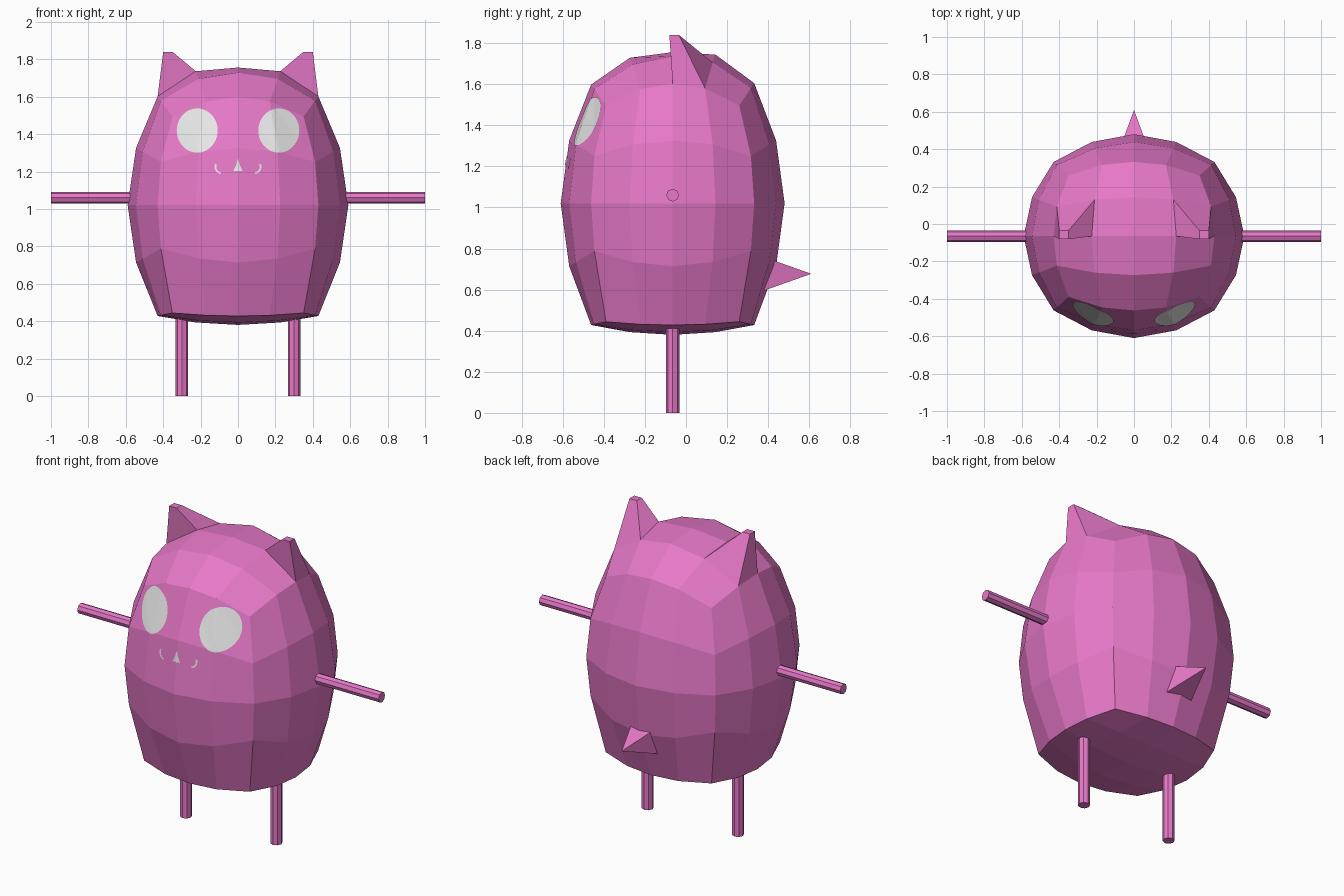
import bpy, bmesh, math
from mathutils import Vector
from mathutils.bvhtree import BVHTree

cube = bpy.data.objects.get("Cube")
if cube:
    bpy.data.objects.remove(cube, do_unlink=True)


def material(name, rgb):
    mat = bpy.data.materials.new(name)
    mat.use_nodes = True
    colour = (*rgb, 1)
    mat.diffuse_color = colour
    shader = mat.node_tree.nodes["Principled BSDF"]
    shader.inputs["Base Color"].default_value = colour
    shader.inputs["Roughness"].default_value = 0.8
    return mat


PINK = material("pink skin", (0.80, 0.19, 0.58))
WHITE = material("pale grey", (0.80, 0.80, 0.80))
CENTRE = Vector((0, -0.065, 1.02))


def finish(bm, name, mat):
    mesh = bpy.data.meshes.new(name)
    bm.to_mesh(mesh)
    bm.free()
    mesh.materials.append(mat)
    obj = bpy.data.objects.new(name, mesh)
    bpy.context.collection.objects.link(obj)
    return obj


def body_point(c):
    """Move a point of the gridded cube onto the egg-shaped body."""
    n = Vector([math.tan(k * math.pi / 4) for k in c]).normalized()
    if sum(abs(k) > 0.99 for k in c) >= 2:
        n *= 1.03
    x, y = n.x * 0.59, n.y * 0.545
    if c.z < -0.99:      # nearly flat underside
        z = -0.64 + 0.09 * (n.x ** 2 + n.y ** 2)
    elif n.z > 0:        # slightly flattened crown, higher at the back
        z = 0.8 * n.z * (1 - 0.08 * n.z ** 12) + 0.06 * y * n.z ** 6
    else:
        z = 0.8 * n.z
    return CENTRE + Vector((x, y, z))


# Body: gridded cube rounded into an egg
bm = bmesh.new()
bmesh.ops.create_cube(bm, size=2)
bmesh.ops.subdivide_edges(bm, edges=bm.edges[:], cuts=3, use_grid_fill=True)
for v in bm.verts:
    v.co = body_point(v.co)
bm.normal_update()
surface = BVHTree.FromBMesh(bm)

# Ears: one crown face on each side drawn up to a small square tip
for side in (1, -1):
    spot = Vector((side * 0.33, 0.04, 1.66))
    face = min(bm.faces, key=lambda f: (f.calc_center_median() - spot).length)
    middle = face.calc_center_median()
    tip = bmesh.ops.extrude_discrete_faces(bm, faces=[face])["faces"][0]
    for v in tip.verts:
        dx = math.copysign(0.025, v.co.x - middle.x)
        dy = math.copysign(0.023, v.co.y - middle.y)
        v.co = (side * 0.375 + dx, -0.058 + dy, 1.84)
finish(bm, "body_with_ears", PINK)


# Limbs: thin rods
def rod(name, start, end, radius, tip_radius, sides=8):
    start, end = Vector(start), Vector(end)
    axis = end - start
    bm = bmesh.new()
    bmesh.ops.create_cone(bm, cap_ends=True, segments=sides, radius1=radius,
                          radius2=tip_radius, depth=axis.length)
    turn = axis.to_track_quat('Z', 'Y').to_matrix()
    for v in bm.verts:
        v.co = turn @ v.co + (start + end) / 2
    return finish(bm, name, PINK)


for side, label in ((1, "left"), (-1, "right")):
    rod(label + "_arm", (side * 0.5, -0.065, 1.06), (side, -0.065, 1.06), 0.031, 0.031)
    rod(label + "_leg", (side * 0.3, -0.065, 0.46), (side * 0.3, -0.065, 0), 0.033, 0.033)

# Tail: four-sided spike with level top and bottom edges
bm = bmesh.new()
corners = [bm.verts.new((sx * 0.095, 0.35, 0.677 + sz * 0.092))
           for sx, sz in ((1, 1), (1, -1), (-1, -1), (-1, 1))]
point = bm.verts.new((0, 0.61, 0.677))
bm.faces.new(corners)
for i in range(4):
    bm.faces.new((corners[i], corners[i - 1], point))
bmesh.ops.recalc_face_normals(bm, faces=bm.faces[:])
finish(bm, "tail", PINK)


# Face markings: thin plates that follow the front of the body
def plate(name, rows):
    bm = bmesh.new()
    grid = []
    for row in rows:
        line = []
        for x, z in row:
            hit = surface.ray_cast(Vector((x, -2, z)), Vector((0, 1, 0)))
            line.append(bm.verts.new(hit[0] + hit[1] * 0.004))
        grid.append(line)
    for a, b in zip(grid, grid[1:]):
        for i in range(len(a) - 1):
            bm.faces.new((a[i], a[i + 1], b[i + 1], b[i]))
    bmesh.ops.remove_doubles(bm, verts=bm.verts[:], dist=0.0005)
    bmesh.ops.recalc_face_normals(bm, faces=bm.faces[:])
    if sum(f.normal.y for f in bm.faces) > 0:
        bmesh.ops.reverse_faces(bm, faces=bm.faces[:])
    return finish(bm, name, WHITE)


def arc(cx, cz, rx, rz, start, end, steps):
    angles = [math.radians(start + (end - start) * i / steps) for i in range(steps + 1)]
    return [(cx + rx * math.cos(a), cz + rz * math.sin(a)) for a in angles]


for side, label in ((1, "left"), (-1, "right")):
    plate(label + "_eye", [arc(side * 0.217, 1.418, 0.109 * k / 10, 0.118 * k / 10, 0, 360, 40)
                           for k in range(11)])
    # Mouth corner: short upturned stroke
    ends = (-80, 25) if side > 0 else (260, 155)
    plate(label + "_mouth_corner", [arc(side * 0.085, 1.225, r, r, *ends, 10)
                                    for r in (0.030, 0.040)])

# Nose: small triangle
plate("nose", [[(s * w, z) for s in (-1, -0.5, 0, 0.5, 1)]
               for w, z in ((0.001, 1.265), (0.009, 1.235), (0.025, 1.203))])
